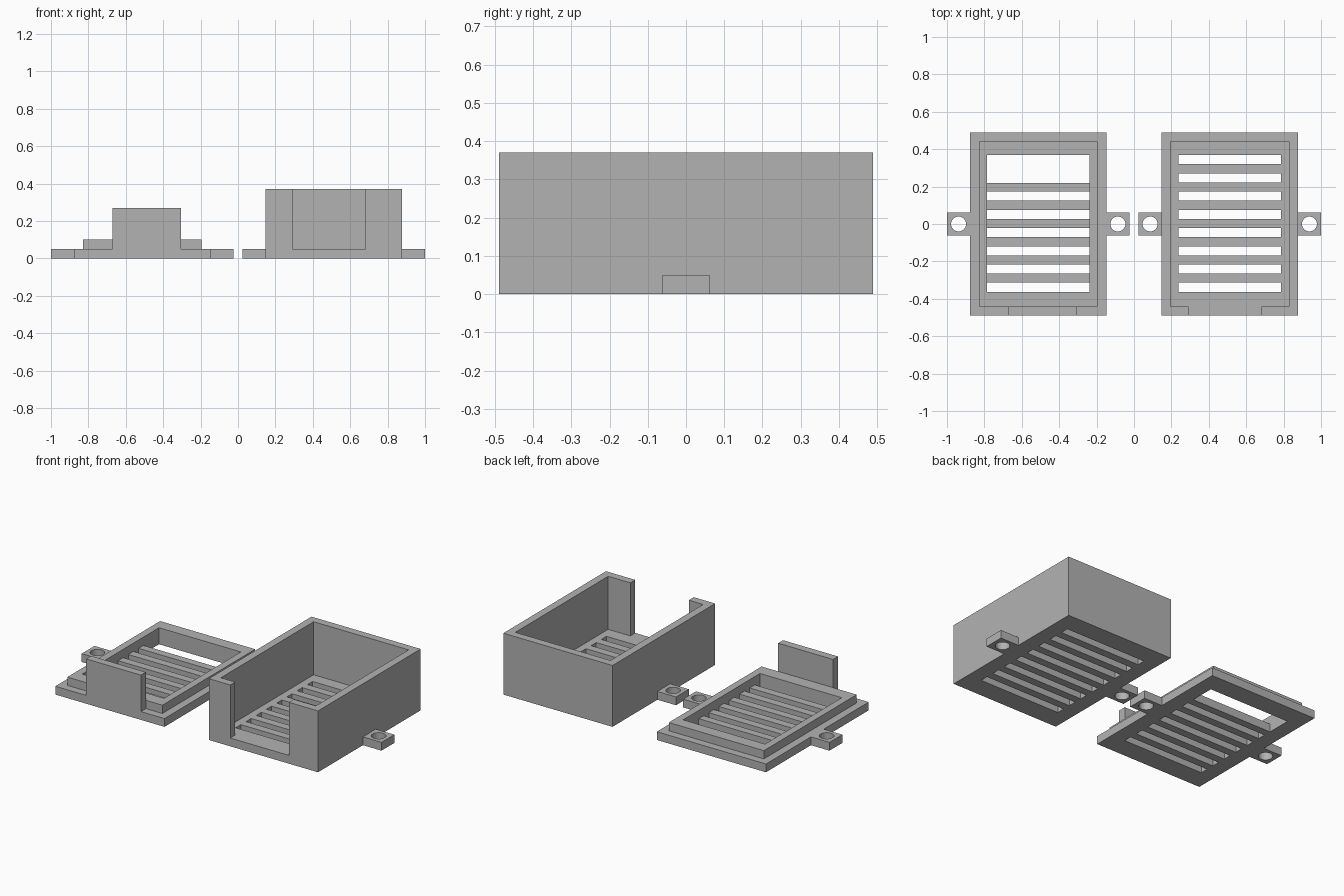
import bpy, bmesh, math

if "Cube" in bpy.data.objects:
    bpy.data.objects.remove(bpy.data.objects["Cube"], do_unlink=True)

grey = bpy.data.materials.new("mid_grey")
grey.use_nodes = True
grey.diffuse_color = (0.45, 0.45, 0.45, 1)
grey.node_tree.nodes["Principled BSDF"].inputs["Base Color"].default_value = (0.45, 0.45, 0.45, 1)

WALL, FLOOR, HALF_X, HALF_Y = 0.047, 0.05, 0.364, 0.489
EAR, EAR_HALF, HOLE = 0.124, 0.061, 0.04
SLOT_X, SLOT, PITCH = 0.273, 0.0245, 0.0975


def rect(x0, x1, y0, y1):
    return [(x0, y0), (x1, y0), (x1, y1), (x0, y1)]


def circle(cx, r, sides=32):
    turn = 2 * math.pi / sides
    return [(cx + r * math.cos(turn * i), r * math.sin(turn * i)) for i in range(sides)]


def extruded(name, loops, x, z0, z1):
    """Extrude an outline, with any further loops inside it as holes."""
    curve = bpy.data.curves.new(name + "_profile", 'CURVE')
    curve.dimensions, curve.fill_mode = '2D', 'BOTH'
    curve.extrude = (z1 - z0) / 2
    for loop in loops:
        spline = curve.splines.new('POLY')
        spline.points.add(len(loop) - 1)
        for point, (px, py) in zip(spline.points, loop):
            point.co = (px, py, 0, 1)
        spline.use_cyclic_u = True
    helper = bpy.data.objects.new(name + "_profile", curve)
    bpy.context.scene.collection.objects.link(helper)
    bpy.context.view_layer.update()
    depsgraph = bpy.context.evaluated_depsgraph_get()
    mesh = bpy.data.meshes.new_from_object(helper.evaluated_get(depsgraph))
    bpy.data.objects.remove(helper, do_unlink=True)
    bpy.data.curves.remove(curve)
    # Weld the caps to the sides and keep every face flat
    bm = bmesh.new()
    bm.from_mesh(mesh)
    bmesh.ops.remove_doubles(bm, verts=bm.verts, dist=0.0001)
    bmesh.ops.recalc_face_normals(bm, faces=bm.faces)
    for face in bm.faces:
        face.smooth = False
    bm.to_mesh(mesh)
    bm.free()
    mesh.name = name
    mesh.materials.clear()
    mesh.materials.append(grey)
    obj = bpy.data.objects.new(name, mesh)
    obj.location = (x, 0, (z0 + z1) / 2)
    bpy.context.scene.collection.objects.link(obj)
    return obj


def base_outline():
    """Rectangle with a screw ear on each side."""
    right = [(HALF_X, -HALF_Y), (HALF_X, -EAR_HALF), (HALF_X + EAR, -EAR_HALF),
             (HALF_X + EAR, EAR_HALF), (HALF_X, EAR_HALF), (HALF_X, HALF_Y)]
    return right + [(-x, y) for x, y in reversed(right)]


screw_holes = [circle(s * (HALF_X + EAR / 2), HOLE) for s in (-1, 1)]
slots = [rect(-SLOT_X, SLOT_X, c - SLOT, c + SLOT)
         for c in [0.344 - PITCH * i for i in range(8)]]
top, bottom = slots[0][2][1], slots[-1][0][1]
in_x, in_y = HALF_X - WALL, HALF_Y - WALL

# Box: slotted floor and walls with an opening in the front
BOX_X, GAP = 0.512, 0.195
extruded("box_floor", [base_outline()] + screw_holes + slots, BOX_X, 0, FLOOR)
half = [(GAP - 0.025, -HALF_Y), (HALF_X, -HALF_Y), (HALF_X, HALF_Y)]
shift = 0.486 - BOX_X
walls = [(shift + GAP, -HALF_Y), (HALF_X, -HALF_Y), (HALF_X, HALF_Y),
         (-HALF_X, HALF_Y), (-HALF_X, -HALF_Y), (shift - GAP, -HALF_Y),
         (shift - GAP, -in_y), (-in_x, -in_y), (-in_x, in_y),
         (in_x, in_y), (in_x, -in_y), (shift + GAP, -in_y)]
extruded("box_walls", [walls], BOX_X, FLOOR, 0.37)

# Lid: slotted plate with one wide window at the back
LID_X = -0.512
window = rect(-SLOT_X, SLOT_X, slots[1][0][1], top)
window = rect(-SLOT_X, SLOT_X, 0.22, top)
lid_slots = [window] + slots[2:]
extruded("lid_plate", [base_outline()] + screw_holes + lid_slots, LID_X, 0, FLOOR)

# Raised lip that fits inside the box walls
extruded("lid_lip", [rect(-in_x, in_x, -in_y, in_y), rect(-SLOT_X, SLOT_X, bottom, top)],
         LID_X, FLOOR, 0.1)

# Upright tab that closes the opening in the box
extruded("lid_front_tab", [rect(-0.183, 0.183, -HALF_Y, -in_y)], -0.488, FLOOR, 0.27)
